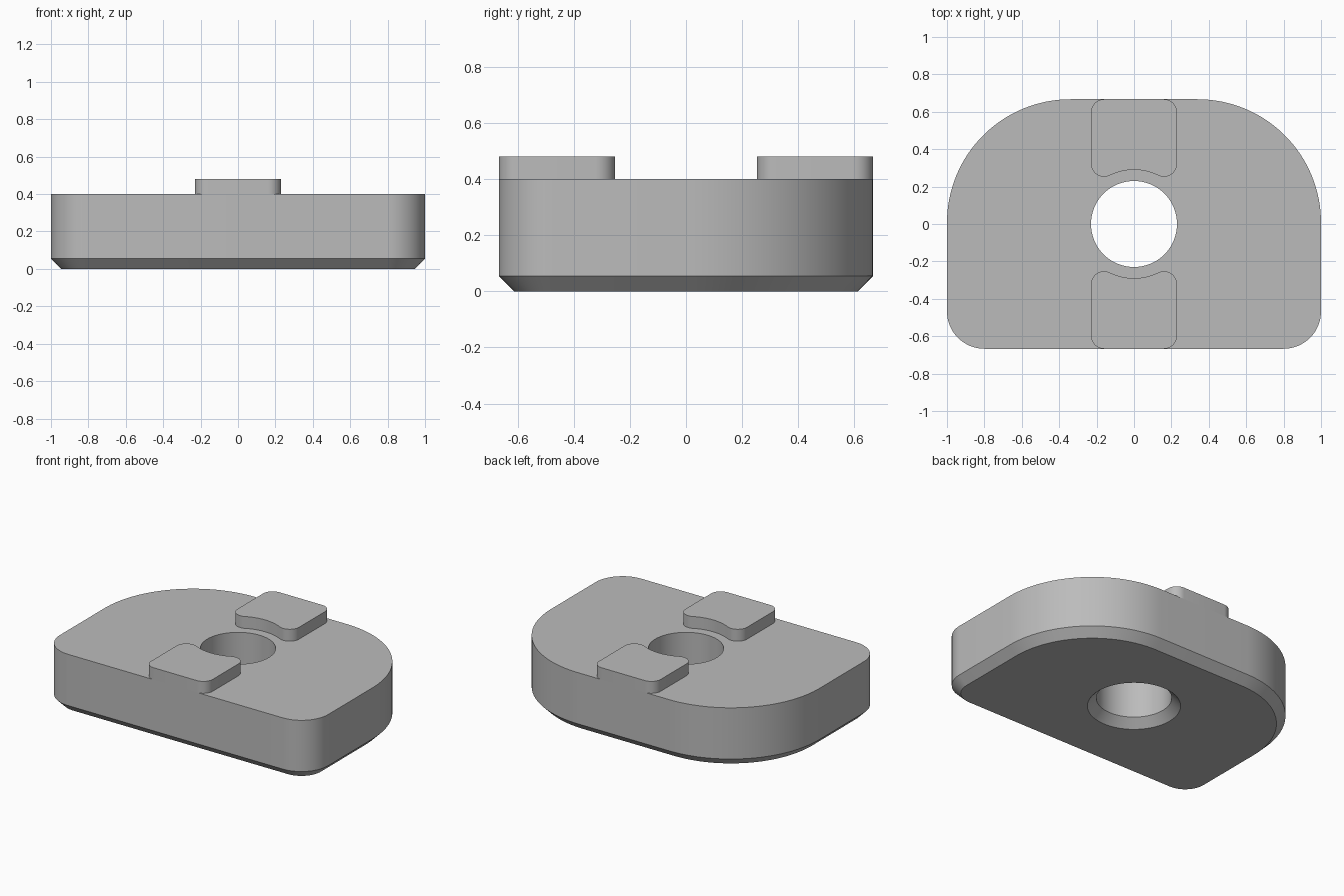
import bpy, bmesh, math
from mathutils import Vector

cube = bpy.data.objects.get("Cube")
if cube:
    bpy.data.objects.remove(cube, do_unlink=True)

HALF_X, HALF_Y = 1.0, 0.667
PLATE_TOP, TAB_TOP = 0.4, 0.48
CHAMFER = 0.055
HOLE_R = 0.23
FRONT_R, BACK_R = 0.2, 0.66
TAB_HALF, TAB_R, RELIEF_R = 0.23, 0.07, 0.29

grey = bpy.data.materials.new("plain grey")
grey.use_nodes = True
colour = (0.5, 0.5, 0.5, 1)
grey.diffuse_color = colour
grey.node_tree.nodes["Principled BSDF"].inputs["Base Color"].default_value = colour


def arc(cx, cy, r, start, end, steps):
    """Points along an arc, angles in degrees."""
    angles = [math.radians(start + (end - start) * i / steps) for i in range(steps + 1)]
    return [Vector((cx + r * math.cos(a), cy + r * math.sin(a))) for a in angles]


def mirror_x(half):
    """Complete an outline whose right half runs front to back."""
    return half + [Vector((-p.x, p.y)) for p in reversed(half)]


def ring(bm, points, z):
    return [bm.verts.new((p.x, p.y, z)) for p in points]


def bridge(bm, low, high):
    n = len(low)
    for i in range(n):
        j = (i + 1) % n
        bm.faces.new((low[i], low[j], high[j], high[i]))


def finish(name, bm):
    bmesh.ops.recalc_face_normals(bm, faces=bm.faces)
    mesh = bpy.data.meshes.new(name)
    bm.to_mesh(mesh)
    bm.free()
    mesh.materials.append(grey)
    obj = bpy.data.objects.new(name, mesh)
    bpy.context.collection.objects.link(obj)
    bpy.ops.object.select_all(action='DESELECT')
    obj.select_set(True)
    bpy.context.view_layer.objects.active = obj
    bpy.ops.object.shade_smooth_by_angle(angle=math.radians(30))
    return obj


def plate_outline(inset):
    front = arc(HALF_X - FRONT_R, FRONT_R - HALF_Y, FRONT_R - inset, -90, 0, 16)
    back = arc(HALF_X - BACK_R, HALF_Y - BACK_R, BACK_R - inset, 0, 90, 32)
    return mirror_x(front + back)


def hole_outline(r):
    return arc(0, 0, r, 0, 360, 64)[:-1]


# Base plate: chamfered lower rim and a countersunk through hole
bm = bmesh.new()
levels = [(0, CHAMFER), (CHAMFER, 0), (PLATE_TOP, 0)]
outer = [ring(bm, plate_outline(c), z) for z, c in levels]
inner = [ring(bm, hole_outline(HOLE_R + c), z) for z, c in levels]
for rings in (outer, inner):
    for low, high in zip(rings, rings[1:]):
        bridge(bm, low, high)
for level in (0, -1):
    rim = set(outer[level] + inner[level])
    edges = [e for e in bm.edges if e.verts[0] in rim and e.verts[1] in rim]
    bmesh.ops.triangle_fill(bm, edges=edges, use_beauty=True)
finish("base_plate", bm)

# Raised tabs: rounded corners, inner end relieved concentrically with the hole
cx = TAB_HALF - TAB_R
cy = math.sqrt((RELIEF_R + TAB_R) ** 2 - cx ** 2)
lean = math.degrees(math.atan2(cy, cx))
half = (arc(0, 0, RELIEF_R, 89, lean, 10)[:-1]
        + arc(cx, cy, TAB_R, lean - 180, 0, 14)
        + arc(cx, HALF_Y - TAB_R, TAB_R, 0, 90, 10))
for name, side in (("front_tab", -1), ("back_tab", 1)):
    points = [Vector((p.x, side * p.y)) for p in mirror_x(half)]
    bm = bmesh.new()
    low, high = ring(bm, points, PLATE_TOP), ring(bm, points, TAB_TOP)
    bridge(bm, low, high)
    bm.faces.new(low)
    bm.faces.new(high)
    finish(name, bm)
